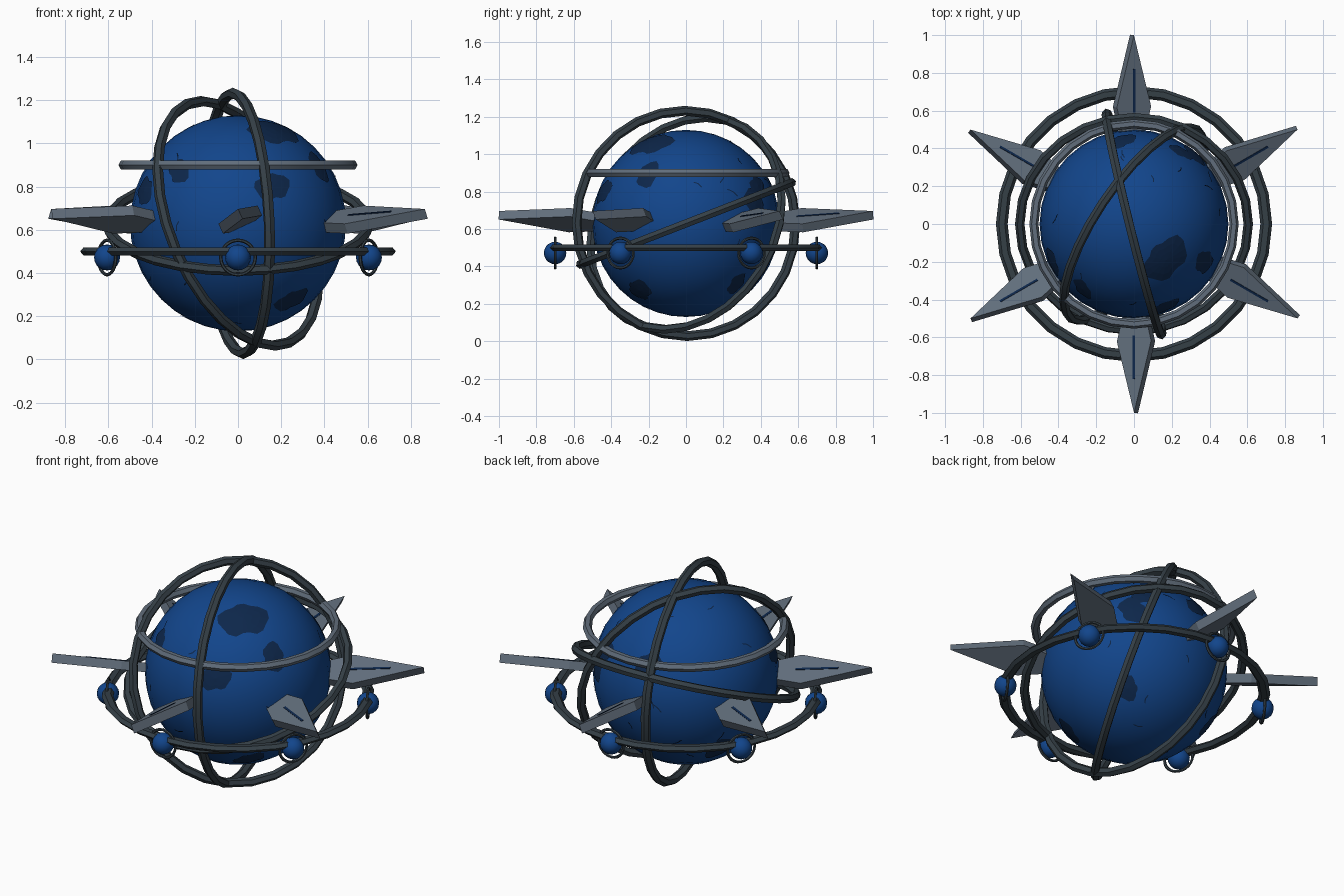
import bpy, bmesh, math, random
from mathutils import Vector, Matrix

cube = bpy.data.objects.get("Cube")
if cube:
    bpy.data.objects.remove(cube, do_unlink=True)

CENTRE = Vector((0, 0, 0.63))
RADIUS = 0.5


def material(name, rgb):
    m = bpy.data.materials.new(name)
    m.use_nodes = True
    m.diffuse_color = (*rgb, 1)
    m.node_tree.nodes["Principled BSDF"].inputs["Base Color"].default_value = (*rgb, 1)
    return m


BLUE = material("ocean_blue", (0.006, 0.06, 0.26))
NAVY = material("dark_navy", (0.004, 0.02, 0.07))
DARK = material("dark_steel", (0.035, 0.05, 0.062))
LIGHT = material("light_steel", (0.12, 0.155, 0.2))


def finish(obj, name, mat, angle=None):
    obj.name = name
    obj.data.materials.append(mat)
    if angle:
        bpy.ops.object.select_all(action="DESELECT")
        obj.select_set(True)
        bpy.context.view_layer.objects.active = obj
        bpy.ops.object.shade_smooth_by_angle(angle=math.radians(angle))
    return obj


def from_bmesh(bm, name, mat):
    bmesh.ops.recalc_face_normals(bm, faces=bm.faces)
    mesh = bpy.data.meshes.new(name)
    bm.to_mesh(mesh)
    bm.free()
    obj = bpy.data.objects.new(name, mesh)
    bpy.context.collection.objects.link(obj)
    return finish(obj, name, mat)


def ball(name, loc, r, segs, rings):
    bpy.ops.mesh.primitive_uv_sphere_add(segments=segs, ring_count=rings, radius=r, location=loc)
    return finish(bpy.context.object, name, BLUE, 40)


def ring(name, loc, normal, major, minor, mat, flat=1.0, segs=28, sides=6):
    bpy.ops.mesh.primitive_torus_add(major_radius=major, minor_radius=minor,
                                     major_segments=segs, minor_segments=sides, location=loc)
    obj = bpy.context.object
    obj.scale.z = flat
    obj.rotation_euler = Vector(normal).to_track_quat("Z", "Y").to_euler()
    return finish(obj, name, mat, 30)


def tangents(direction):
    d = Vector(direction).normalized()
    u = d.orthogonal().normalized()
    return d, u, d.cross(u)


# Planet globe
ball("planet", CENTRE, RADIUS, 32, 20)

# Large rings around the planet
ring("upper_ring", (0, 0, 0.9), (0, 0, 1), 0.53, 0.024, LIGHT)
ring("satellite_ring", (0, 0, 0.5), (0, 0, 1), 0.7, 0.031, DARK, flat=0.68)
ring("upright_ring", CENTRE, (0.97, 0.24, 0.04), 0.603, 0.026, DARK)
ring("leaning_ring", CENTRE, (0.78, -0.52, 0.33), 0.6, 0.025, DARK)
ring("tilted_ring", CENTRE, (0, -0.36, 0.93), 0.605, 0.025, DARK)

# Irregular dark land patches, laid as thin skins on the globe
random.seed(4)


def land(index, direction, size):
    d, u, v = tangents(direction)
    bm = bmesh.new()
    steps = 18
    phase = random.uniform(0, math.tau)
    centre = bm.verts.new(CENTRE + d * (RADIUS + 0.003))
    previous = None
    for level in (0.33, 0.66, 1.0):
        loop = []
        for i in range(steps):
            a = math.tau * i / steps
            r = size * level * (1 + 0.2 * math.sin(2 * a + phase) + 0.1 * math.sin(5 * a))
            p = (d * RADIUS + (u * math.cos(a) + v * math.sin(a)) * r).normalized()
            loop.append(bm.verts.new(CENTRE + p * (RADIUS + 0.002)))
        for i in range(steps):
            j = (i + 1) % steps
            if previous:
                bm.faces.new((previous[i], loop[i], loop[j], previous[j]))
            else:
                bm.faces.new((centre, loop[i], loop[j]))
        previous = loop
    obj = from_bmesh(bm, f"land_patch_{index}", NAVY)
    if obj.data.polygons[0].normal.dot(d) < 0:
        obj.data.flip_normals()


patches = [((0.17, -0.19, 0.43), 0.12), ((0.37, -0.2, 0.26), 0.07),
           ((0.16, -0.44, 0.17), 0.075), ((-0.43, -0.2, 0.15), 0.07),
           ((0.25, -0.25, -0.36), 0.075), ((0.32, 0.37, 0.1), 0.08),
           ((0.25, 0.38, 0.2), 0.06), ((-0.27, -0.34, 0.24), 0.06),
           ((-0.06, 0.43, 0.22), 0.07), ((0.3, 0.3, -0.36), 0.06),
           ((-0.35, 0.2, -0.28), 0.08)]
for n, (direction, size) in enumerate(patches):
    land(n, direction, size)

# Short surface cracks scattered over the globe
bm = bmesh.new()
for _ in range(34):
    d, u, v = tangents([random.gauss(0, 1) for _ in range(3)])
    a = random.uniform(0, math.tau)
    along = u * math.cos(a) + v * math.sin(a)
    side = d.cross(along)
    length = random.uniform(0.02, 0.035)
    rows = []
    for t in (-1, 0, 1):
        mid = d * RADIUS + along * length * t + side * 0.006 * t * t
        rows.append([bm.verts.new(CENTRE + (mid + side * s * 0.003).normalized()
                                  * (RADIUS + 0.003)) for s in (-1, 1)])
    for p, q in zip(rows, rows[1:]):
        bm.faces.new((p[0], q[0], q[1], p[1]))
from_bmesh(bm, "surface_cracks", NAVY)


def prism(outline, top, depth, matrix, name, mat):
    bm = bmesh.new()
    face = bm.faces.new([bm.verts.new((x, y, top)) for x, y in outline])
    ext = bmesh.ops.extrude_face_region(bm, geom=[face])
    verts = [g for g in ext["geom"] if isinstance(g, bmesh.types.BMVert)]
    bmesh.ops.translate(bm, verts=verts, vec=(0, 0, -depth))
    bm.transform(matrix)
    return from_bmesh(bm, name, mat)


# Six rolled blade fins with inlaid stripes, and a ringed satellite under each
blade = [(0.38, 0), (0, 0.1), (-0.16, 0.06), (-0.16, -0.06), (0, -0.1)]
stripe = [(0.2, 0.006), (-0.03, 0.006), (-0.03, -0.006), (0.2, -0.006)]
for k in range(6):
    angle = math.radians(30 + 60 * k)
    place = (Matrix.Rotation(angle, 4, "Z") @ Matrix.Translation((0.62, 0, 0.67))
             @ Matrix.Rotation(math.radians(-4), 4, "Y")
             @ Matrix.Rotation(math.radians(25), 4, "X"))
    prism(blade, 0, 0.05, place, f"fin_{k}", LIGHT)
    prism(stripe, 0.003, 0.006, place, f"fin_stripe_{k}", NAVY)
    out = Vector((math.cos(angle), math.sin(angle), 0))
    spot = out * 0.7 + Vector((0, 0, 0.472))
    ball(f"satellite_{k}", spot, 0.06, 16, 10)
    ring(f"satellite_hoop_{k}", spot, out, 0.08, 0.008, DARK, segs=24)
